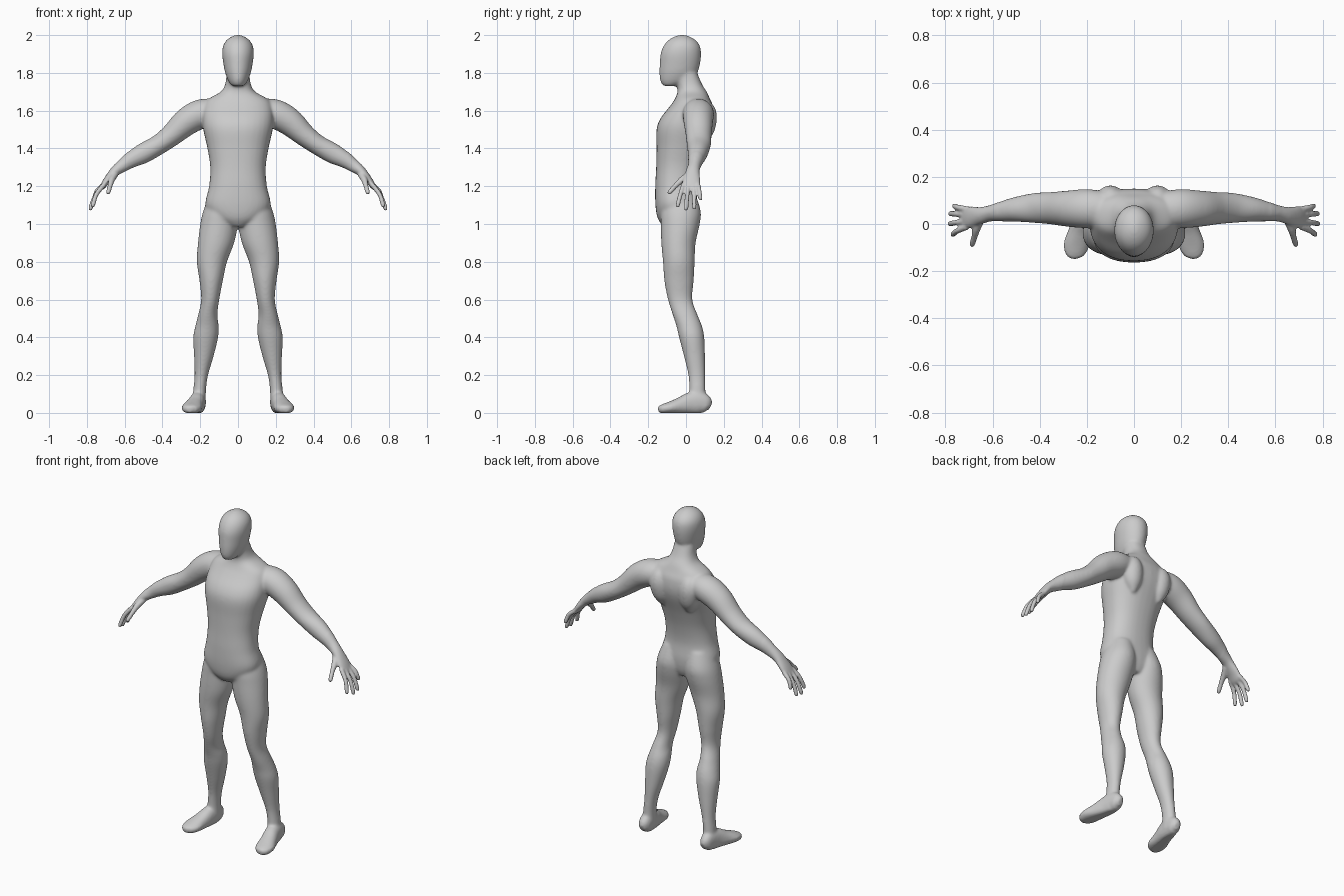
import bpy, bmesh, math
from mathutils import Vector

X, Y, Z = Vector((1, 0, 0)), Vector((0, 1, 0)), Vector((0, 0, 1))
SEG, STEPS = 32, 5
bm = bmesh.new()


def spline(rows):
    """Catmull-Rom through rows of numbers."""
    out = []
    for i in range(len(rows) - 1):
        p = [rows[max(i - 1, 0)], rows[i], rows[i + 1], rows[min(i + 2, len(rows) - 1)]]
        for k in range(STEPS):
            t = k / STEPS
            out.append([0.5 * (2 * b + (c - a) * t + (2 * a - 5 * b + 4 * c - d) * t * t
                               + (3 * b - a - 3 * c + d) * t ** 3) for a, b, c, d in zip(*p)])
    out.append(list(rows[-1]))
    return out


def tube(rows, ref=X, axis=None, power=2.0, side=1):
    """Closed loft through rings (x, y, z, radius along ref, other radius)."""
    pts = spline(rows)
    rings = []
    for i, (x, y, z, a, b) in enumerate(pts):
        c = Vector((x, y, z))
        t = axis or (Vector(pts[min(i + 1, len(pts) - 1)][:3]) - Vector(pts[max(i - 1, 0)][:3])).normalized()
        u = (ref - t * ref.dot(t)).normalized()
        v = t.cross(u)
        ring = []
        for k in range(SEG):
            ang = 2 * math.pi * k / SEG
            cs, sn = math.cos(ang), math.sin(ang)
            p = c + u * a * math.copysign(abs(cs) ** (2 / power), cs) \
                  + v * b * math.copysign(abs(sn) ** (2 / power), sn)
            ring.append(bm.verts.new((p.x * side, p.y, max(p.z, 0))))
        rings.append(ring)
    for r, s in zip(rings, rings[1:]):
        for k in range(SEG):
            j = (k + 1) % SEG
            bm.faces.new((r[k], r[j], s[j], s[k]))
    bm.faces.new(rings[0][::-1])
    bm.faces.new(rings[-1])


def upright(rows, **kw):
    """Horizontal sections on the centre line: z, half width, front y, back y."""
    tube([(0, (f + b) / 2, z, w, (b - f) / 2) for z, w, f, b in rows], axis=Z, **kw)


# torso and neck
upright([(.985, .05, -.12, .035), (1.03, .13, -.15, .055), (1.1, .173, -.162, .062),
         (1.2, .153, -.163, .055), (1.3, .147, -.158, .07), (1.4, .162, -.156, .1),
         (1.5, .184, -.156, .138), (1.56, .188, -.135, .15), (1.62, .182, -.088, .145),
         (1.66, .16, -.06, .128), (1.7, .092, -.045, .11), (1.74, .068, -.048, .085),
         (1.8, .06, -.06, .06)], power=2.3)
# head
upright([(1.73, .03, -.12, -.05), (1.755, .05, -.136, .02), (1.8, .068, -.141, .06),
         (1.85, .078, -.139, .075), (1.9, .084, -.135, .08), (1.94, .08, -.12, .075),
         (1.97, .064, -.097, .055), (1.99, .038, -.067, .025), (2.001, .01, -.035, -.005)])

LEG = [(.205, .06, .04, .036, .045), (.203, .06, .12, .034, .043), (.194, .057, .2, .036, .045),
       (.181, .045, .3, .052, .056), (.171, .03, .4, .066, .067), (.164, .017, .46, .062, .068),
       (.16, -.005, .52, .051, .066), (.147, -.031, .6, .048, .065), (.142, -.037, .7, .062, .078),
       (.138, -.038, .8, .08, .084), (.116, -.04, .9, .096, .091), (.1, -.03, 1.0, .1, .103),
       (.092, -.027, 1.07, .092, .105), (.08, -.03, 1.16, .07, .08)]
FOOT = [(.205, .13, .035, .015, .02), (.207, .11, .045, .033, .045), (.21, .07, .055, .039, .06),
        (.217, .02, .05, .043, .058), (.23, -.03, .038, .047, .045), (.245, -.09, .027, .053, .031),
        (.254, -.13, .02, .038, .023), (.256, -.147, .017, .012, .012)]
ARM = [(.1, .06, 1.6, .07, .06), (.19, .065, 1.585, .083, .077), (.27, .065, 1.543, .078, .074),
       (.35, .067, 1.472, .069, .06), (.42, .068, 1.42, .064, .053), (.5, .062, 1.375, .053, .054),
       (.56, .053, 1.343, .043, .045), (.61, .045, 1.31, .034, .035), (.65, .036, 1.28, .036, .027),
       (.69, .03, 1.235, .045, .02), (.715, .026, 1.2, .047, .015), (.726, .026, 1.187, .035, .01)]
# finger: base y, tip x, tip y, tip z
FINGERS = [(.063, .765, .077, 1.13), (.04, .782, .044, 1.082),
           (.012, .785, .0, 1.076), (-.012, .772, -.046, 1.092)]
THUMB = [(.65, .02, 1.265, .018, .018), (.668, -.02, 1.235, .017, .017),
         (.677, -.055, 1.203, .013, .013), (.686, -.085, 1.17, .012, .012),
         (.688, -.094, 1.16, .006, .006)]
BLADE = [(.09, .1, 1.43, .01, .01), (.095, .1, 1.49, .05, .05), (.1, .1, 1.57, .062, .064),
         (.1, .1, 1.63, .04, .045), (.1, .09, 1.66, .01, .01)]

for s in (1, -1):
    tube(LEG, axis=Z, side=s)
    tube(FOOT, power=2.2, side=s)
    tube(ARM, ref=Y, side=s)
    tube(THUMB, ref=X, side=s)
    tube(BLADE, axis=Z, side=s)          # shoulder blade
    for by, tx, ty, tz in FINGERS:
        base, tip = Vector((.708, by, 1.21)), Vector((tx, ty, tz))
        mid = (base + tip) / 2 + Vector((.009, 0, .007))
        end = base + (tip - base) * .95
        tube([(*base, .013, .013), (*mid, .012, .012), (*end, .011, .011), (*tip, .005, .005)],
             ref=Y, side=s)

bmesh.ops.recalc_face_normals(bm, faces=bm.faces)
mesh = bpy.data.meshes.new("body")
bm.to_mesh(mesh)
bm.free()
body = bpy.data.objects.new("body", mesh)
bpy.context.collection.objects.link(body)
bpy.context.view_layer.objects.active = body
body.select_set(True)

# fuse all parts into one skin
rm = body.modifiers.new("fuse", 'REMESH')
rm.mode = 'VOXEL'
rm.voxel_size = .006
bpy.ops.object.modifier_apply(modifier=rm.name)

# blend the large joints strongly, the hands and soles only lightly
broad = body.vertex_groups.new(name="broad")
broad.add([v.index for v in body.data.vertices if abs(v.co.x) < .58 and v.co.z > .04], 1, 'REPLACE')
for name, group, count in (("joints", "broad", 22), ("skin", "", 3)):
    sm = body.modifiers.new(name, 'SMOOTH')
    sm.factor = .5
    sm.iterations = count
    sm.vertex_group = group
    bpy.ops.object.modifier_apply(modifier=sm.name)
bpy.ops.object.shade_smooth()
